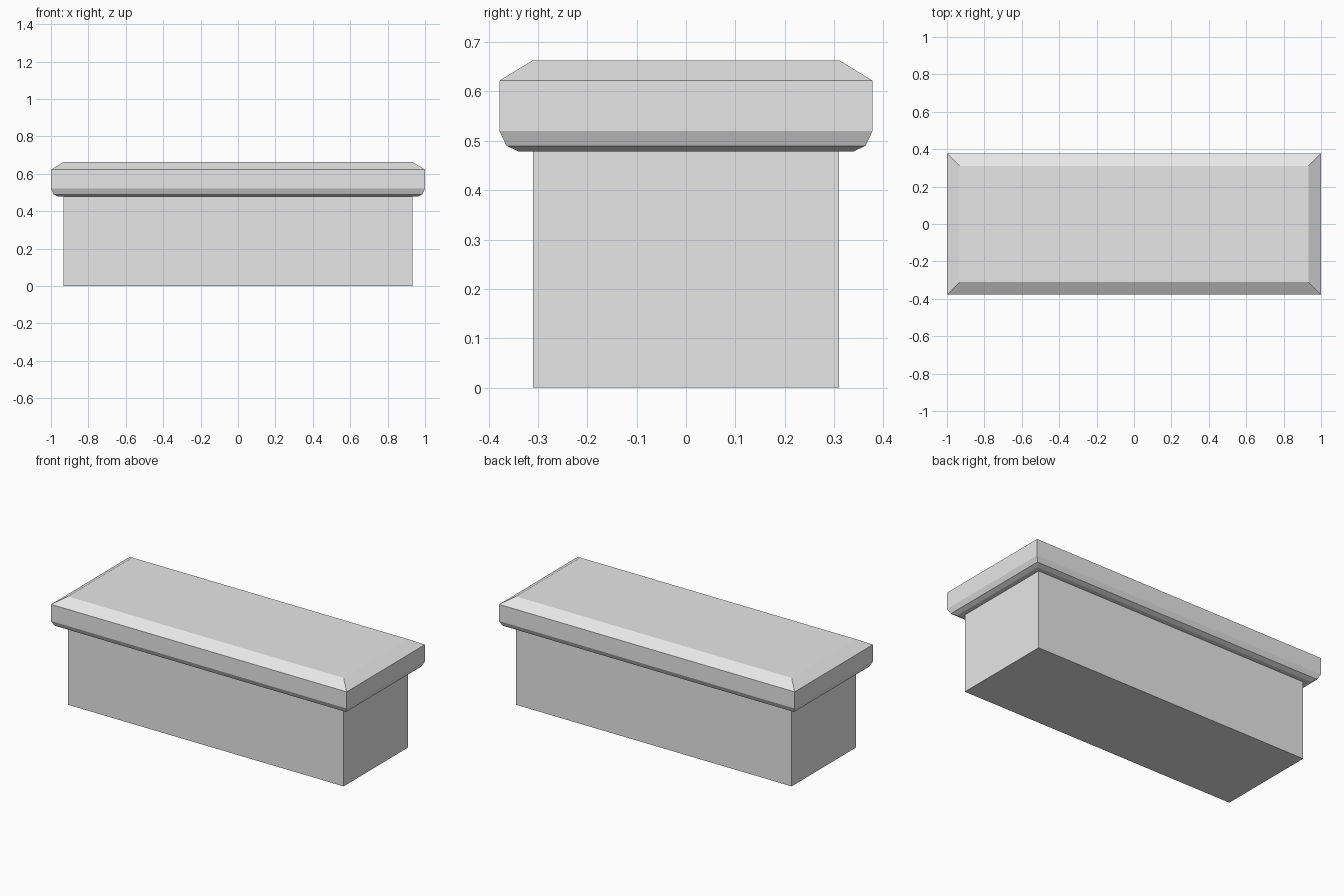
import bpy
import bmesh

cube = bpy.data.objects.get("Cube")
if cube:
    bpy.data.objects.remove(cube, do_unlink=True)

# One plain grey for everything
grey = bpy.data.materials.new("light_grey")
grey.use_nodes = True
color = (0.8, 0.8, 0.8, 1.0)
grey.diffuse_color = color
grey.node_tree.nodes["Principled BSDF"].inputs["Base Color"].default_value = color

HALF_X, HALF_Y = 1.0, 0.378


def stacked_block(name, profile):
    """Loft rectangles given as (inset from the outer edge, height)."""
    bm = bmesh.new()
    rings = []
    for inset, z in profile:
        x, y = HALF_X - inset, HALF_Y - inset
        corners = ((-x, -y), (x, -y), (x, y), (-x, y))
        rings.append([bm.verts.new((cx, cy, z)) for cx, cy in corners])
    for low, high in zip(rings, rings[1:]):
        for i in range(4):
            j = (i + 1) % 4
            bm.faces.new((low[i], low[j], high[j], high[i]))
    bm.faces.new(rings[0][::-1])
    bm.faces.new(rings[-1])
    mesh = bpy.data.meshes.new(name)
    bm.to_mesh(mesh)
    bm.free()
    mesh.materials.append(grey)
    obj = bpy.data.objects.new(name, mesh)
    bpy.context.collection.objects.link(obj)
    return obj


# Plain rectangular body
stacked_block("base_block", [(0.068, 0), (0.068, 0.478)])

# Overhanging slab: moulded underside, upright edge, sloped top rim
stacked_block("top_slab", [(0.04, 0.478), (0.014, 0.49), (0, 0.52),
                           (0, 0.622), (0.067, 0.663)])
